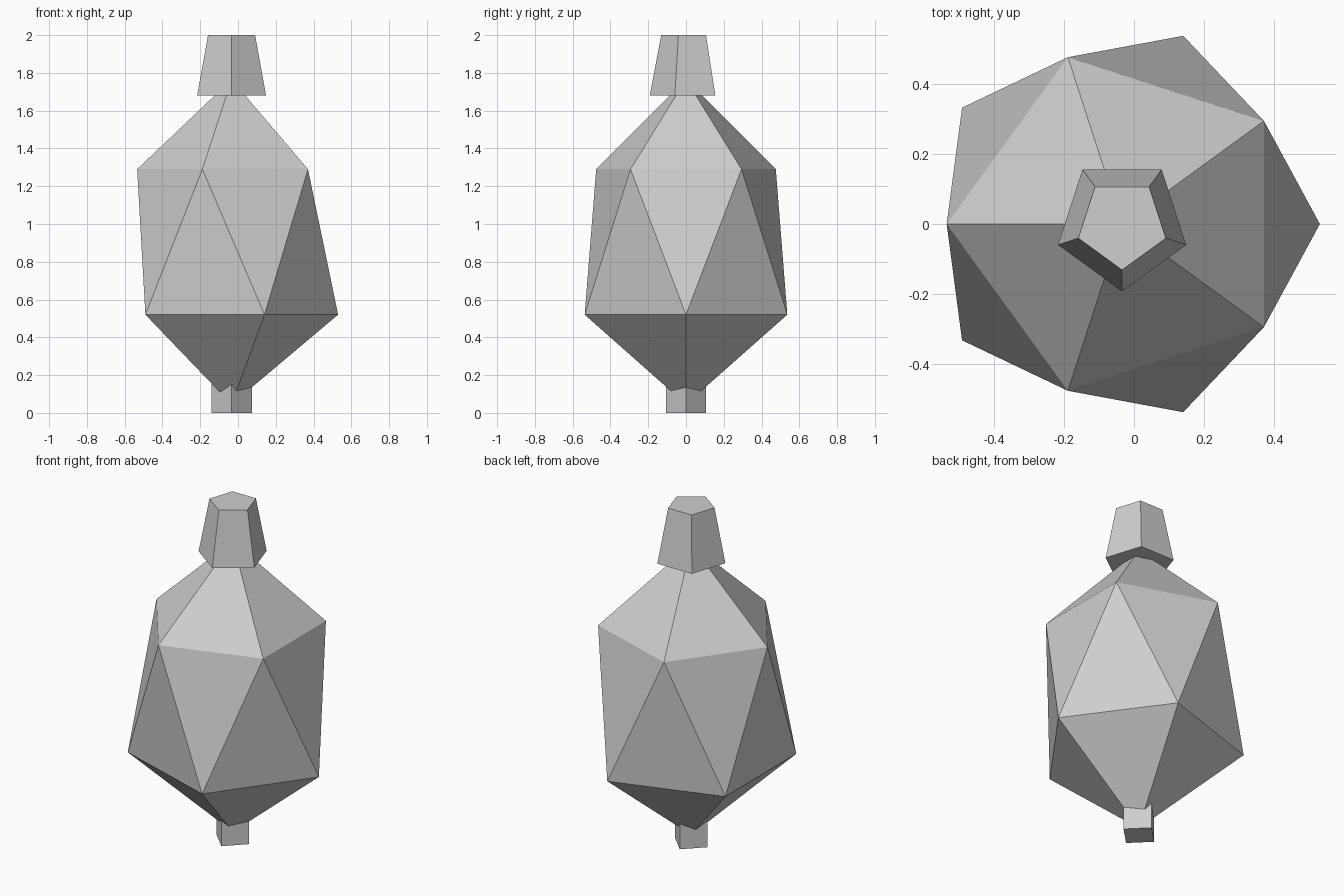
import bpy, bmesh
from math import cos, sin, pi, radians

default = bpy.data.objects.get("Cube")
if default:
    bpy.data.objects.remove(default, do_unlink=True)

AXIS_X = -0.034  # vertical axis shared by all parts

grey = bpy.data.materials.new("plain_grey")
grey.use_nodes = True
colour = (0.62, 0.62, 0.62, 1)
grey.diffuse_color = colour
grey.node_tree.nodes["Principled BSDF"].inputs["Base Color"].default_value = colour


def ring(bm, sides, radius, z, start):
    """Add one level ring of vertices, the first at the start angle."""
    angles = [radians(start) + 2 * pi * i / sides for i in range(sides)]
    return [bm.verts.new((radius * cos(a), radius * sin(a), z)) for a in angles]


def finish(name, bm):
    bmesh.ops.recalc_face_normals(bm, faces=bm.faces)
    mesh = bpy.data.meshes.new(name)
    bm.to_mesh(mesh)
    bm.free()
    mesh.materials.append(grey)
    obj = bpy.data.objects.new(name, mesh)
    obj.location.x = AXIS_X
    bpy.context.collection.objects.link(obj)
    return obj


def frustum(name, sides, start, r_low, r_high, z_low, z_high):
    """Closed prism or tapered prism."""
    bm = bmesh.new()
    low = ring(bm, sides, r_low, z_low, start)
    high = ring(bm, sides, r_high, z_high, start)
    bm.faces.new(low[::-1])
    bm.faces.new(high)
    for i in range(sides):
        j = (i + 1) % sides
        bm.faces.new((low[i], low[j], high[j], high[i]))
    return finish(name, bm)


def faceted_body(name, z_tip, z_low, z_high, z_peak, r_low, r_high):
    """Stretched, tapered twenty-sided body."""
    bm = bmesh.new()
    tip = bm.verts.new((0, 0, z_tip))
    peak = bm.verts.new((0, 0, z_peak))
    low = ring(bm, 5, r_low, z_low, 0)
    high = ring(bm, 5, r_high, z_high, 36)
    for i in range(5):
        j = (i + 1) % 5
        bm.faces.new((tip, low[j], low[i]))
        bm.faces.new((low[i], low[j], high[i]))
        bm.faces.new((low[j], high[j], high[i]))
        bm.faces.new((peak, high[i], high[j]))
    return finish(name, bm)


# Square peg under the body, corners on the axes
frustum("bottom_peg", 4, 0, 0.107, 0.107, 0, 0.25)
# Main body
faceted_body("body", 0.045, 0.52, 1.29, 1.765, 0.564, 0.5)
# Five-sided cap on top, one corner to the front
frustum("top_cap", 5, -90, 0.192, 0.131, 1.68, 2.0)
